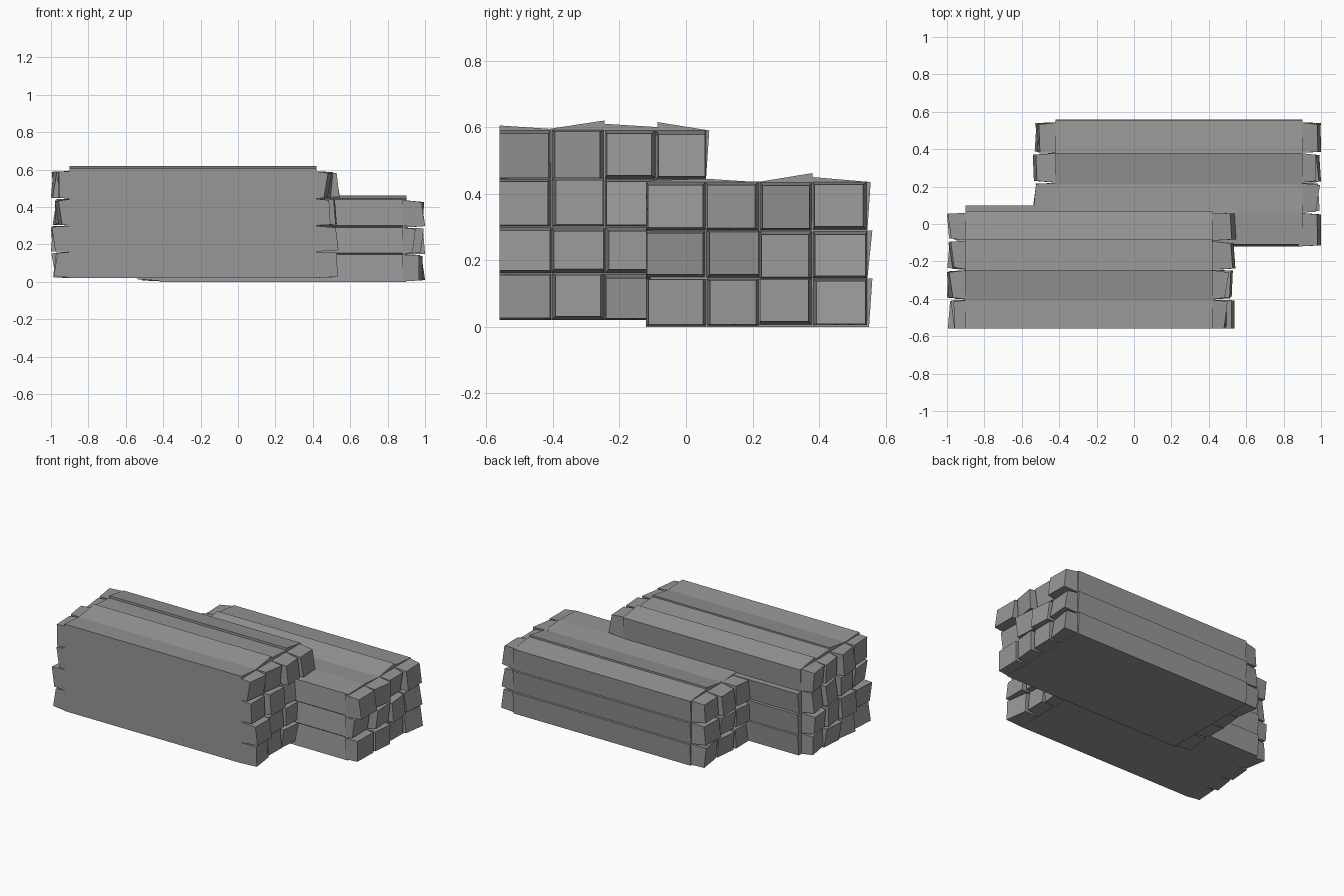
import bpy
import bmesh
import random

random.seed(4)
if "Cube" in bpy.data.objects:
    bpy.data.objects.remove(bpy.data.objects["Cube"], do_unlink=True)

# One weathered grey for all the timber
grey = bpy.data.materials.new("timber_grey")
grey.use_nodes = True
colour = (0.31, 0.31, 0.31, 1)
grey.diffuse_color = colour
grey.node_tree.nodes["Principled BSDF"].inputs["Base Color"].default_value = colour


def finish(name, bm):
    bmesh.ops.recalc_face_normals(bm, faces=bm.faces)
    mesh = bpy.data.meshes.new(name)
    bm.to_mesh(mesh)
    bm.free()
    mesh.materials.append(grey)
    obj = bpy.data.objects.new(name, mesh)
    bpy.context.collection.objects.link(obj)


def loft(bm, first, last):
    """Closed solid between two matching loops of points."""
    a = [bm.verts.new(p) for p in first]
    b = [bm.verts.new(p) for p in last]
    bm.faces.new(a)
    bm.faces.new(b[::-1])
    for i in range(len(a)):
        j = (i + 1) % len(a)
        bm.faces.new((a[i], a[j], b[j], b[i]))


def stack_body(name, x0, x1, profile):
    bm = bmesh.new()
    loft(bm, [(x0, y, z) for y, z in profile], [(x1, y, z) for y, z in profile])
    finish(name, bm)


def plank_ends(name, x, side, ys, zs, lengths, flush_front):
    """Tapered, uneven beam ends, rows from the bottom up, columns from the front."""
    bm = bmesh.new()
    for r, row in enumerate(lengths):
        for c, length in enumerate(row):
            y0, y1, z0, z1 = ys[c], ys[c + 1], zs[r], zs[r + 1]
            root = [(x - side * 0.02, y, z) for y, z in
                    ((y0, z0), (y1, z0), (y1, z1), (y0, z1))]
            cut = [random.uniform(0.002, 0.014) for _ in range(4)]
            if flush_front and c == 0:
                cut[0] = 0
            ty, tz = (random.uniform(-0.012, 0.012) for _ in range(2))
            tip = []
            for sy, sz in ((-1, -1), (1, -1), (1, 1), (-1, 1)):
                tx = x + side * (length + sy * ty + sz * tz)
                y = y0 + cut[0] if sy < 0 else y1 - cut[1]
                z = z0 + cut[2] if sz < 0 else z1 - cut[3]
                tip.append((max(-1, min(1, tx)), y, z))
            loft(bm, root, tip)
    finish(name, bm)


# Tall front stack: flat front and base, uneven boards on top and behind
stack_body("front_stack_body", -0.9, 0.42, [
    (-0.56, 0.02), (0.085, 0.02), (0.10, 0.16), (0.085, 0.16), (0.10, 0.30),
    (0.08, 0.30), (0.10, 0.44), (0.06, 0.44), (0.07, 0.59),
    (-0.085, 0.615), (-0.085, 0.60), (-0.245, 0.61), (-0.245, 0.62),
    (-0.41, 0.595), (-0.56, 0.605)])
front_y = (-0.56, -0.405, -0.245, -0.09, 0.06)
front_z = (0.02, 0.16, 0.30, 0.445, 0.592)
plank_ends("front_stack_left_ends", 0.42, 1, front_y, front_z, [
    (.10, .08, .09, .09), (.11, .09, .10, .10),
    (.07, .10, .08, .11), (.06, .07, .11, .11)], True)
plank_ends("front_stack_right_ends", -0.9, -1, front_y, front_z, [
    (.07, .07, .08, .07), (.08, .09, .08, .09),
    (.06, .07, .07, .07), (.06, .09, .07, .08)], True)

# Lower back stack, shifted sideways and overlapping the front one
stack_body("back_stack_body", -0.42, 0.9, [
    (-0.12, 0.0), (0.55, 0.0), (0.56, 0.145), (0.545, 0.145), (0.56, 0.29),
    (0.545, 0.29), (0.555, 0.435), (0.38, 0.45), (0.38, 0.462),
    (0.215, 0.435), (0.06, 0.445), (-0.11, 0.44), (-0.12, 0.30),
    (-0.105, 0.29), (-0.12, 0.155), (-0.105, 0.145)])
back_y = (-0.12, 0.06, 0.22, 0.38, 0.545)
back_z = (0.004, 0.145, 0.29, 0.437)
plank_ends("back_stack_left_ends", 0.9, 1, back_y, back_z, [
    (.07, .08, .07, .08), (.04, .08, .09, .08),
    (.09, .08, .06, .09)], False)
plank_ends("back_stack_right_ends", -0.42, -1, back_y, back_z, [
    (.10, .10, .09, .09), (.08, .11, .10, .10),
    (.10, .11, .11, .09)], False)
